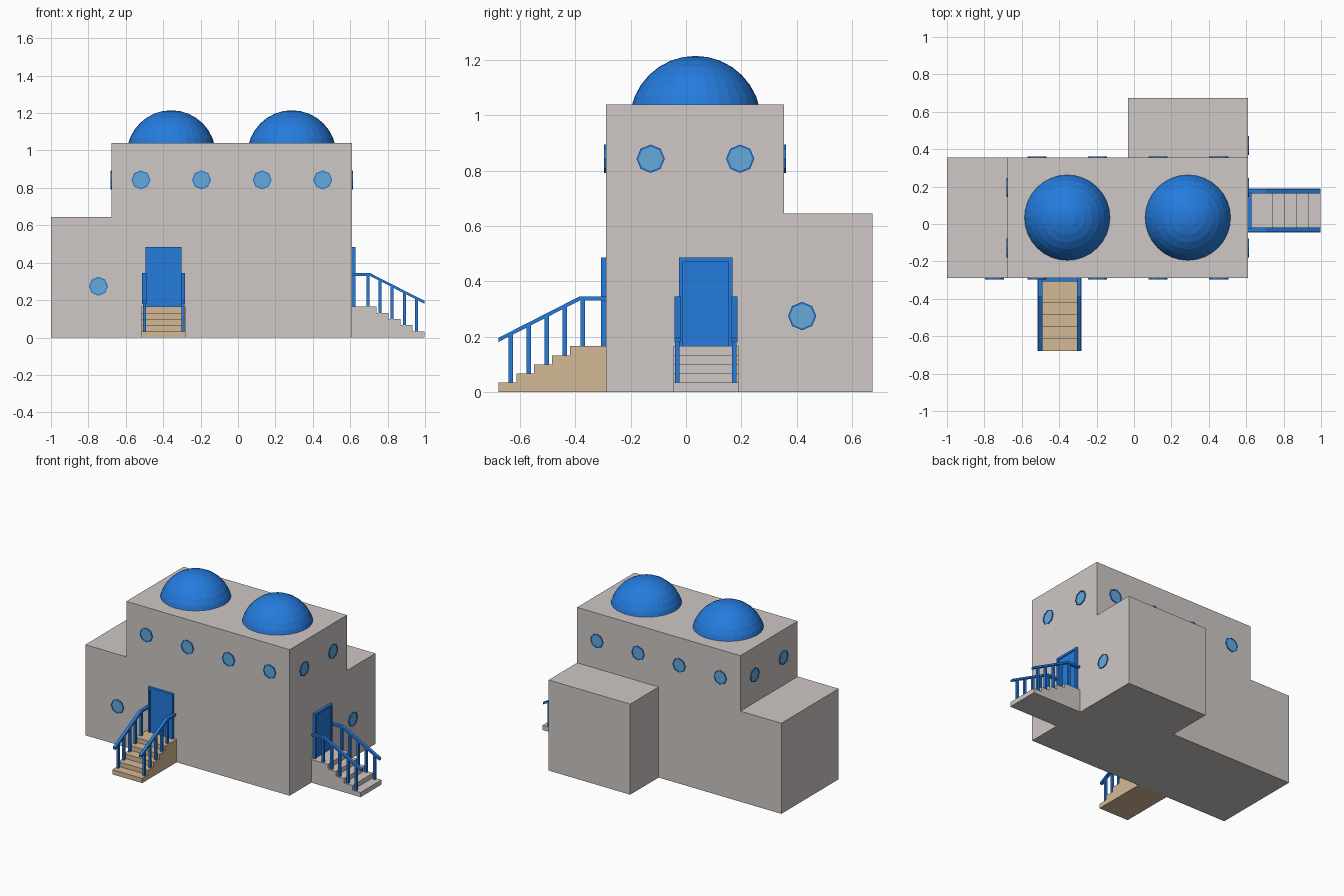
import bpy, bmesh
from math import pi, cos, sin
from mathutils import Matrix, Vector

cube = bpy.data.objects.get("Cube")
if cube:
    bpy.data.objects.remove(cube, do_unlink=True)


def material(name, rgb):
    m = bpy.data.materials.new(name)
    m.use_nodes = True
    m.diffuse_color = (*rgb, 1)
    m.node_tree.nodes["Principled BSDF"].inputs["Base Color"].default_value = (*rgb, 1)
    return m


WALL = material("warm grey plaster", (0.62, 0.58, 0.56))
SAND = material("sandstone", (0.66, 0.49, 0.31))
BLUE = material("bright blue", (0.018, 0.2, 0.73))
GLASS = material("pale blue glass", (0.13, 0.40, 0.71))


def finish(name, bm, mat, matrix=Matrix()):
    bmesh.ops.recalc_face_normals(bm, faces=bm.faces)
    mesh = bpy.data.meshes.new(name)
    bm.to_mesh(mesh)
    bm.free()
    mesh.materials.append(mat)
    ob = bpy.data.objects.new(name, mesh)
    ob.matrix_world = matrix
    bpy.context.collection.objects.link(ob)
    return ob


def extrude_xz(bm, profile, y0, y1):
    """Closed x/z profile extruded along y."""
    face = bm.faces.new([bm.verts.new((x, y0, z)) for x, z in profile])
    new = bmesh.ops.extrude_face_region(bm, geom=[face])["geom"]
    bmesh.ops.translate(bm, vec=(0, y1 - y0, 0),
                        verts=[v for v in new if isinstance(v, bmesh.types.BMVert)])


def box(bm, x0, x1, y0, y1, z0, z1):
    extrude_xz(bm, [(x0, z0), (x1, z0), (x1, z1), (x0, z1)], y0, y1)


# Placement of a wall-mounted part: local +x points out of the wall
def on_wall(x, y, z, angle):
    return Matrix.Translation((x, y, z)) @ Matrix.Rotation(angle, 4, "Z")


FRONT, RIGHT, BACK, LEFT = -pi / 2, 0, pi / 2, pi
X0, X1, Y0, Y1 = -0.677, 0.61, -0.29, 0.355
ROOF, LOW = 1.04, 0.645

# House body with the low side wing, then the low back wing
bm = bmesh.new()
extrude_xz(bm, [(-1, 0), (X1, 0), (X1, ROOF), (X0, ROOF), (X0, LOW), (-1, LOW)], Y0, Y1)
finish("house_body", bm, WALL)
bm = bmesh.new()
box(bm, -0.033, X1, Y1, 0.675, 0, LOW)
finish("back_wing", bm, WALL)

# Roof domes: sphere caps cut at roof level
for name, x in (("dome_right", -0.357), ("dome_left", 0.288)):
    bm = bmesh.new()
    bmesh.ops.create_uvsphere(bm, u_segments=32, v_segments=16, radius=0.238)
    bmesh.ops.translate(bm, vec=(x, 0.034, 0.977), verts=bm.verts)
    bmesh.ops.bisect_plane(bm, geom=bm.verts[:] + bm.edges[:] + bm.faces[:],
                           plane_co=(0, 0, ROOF - 0.005), plane_no=(0, 0, 1), clear_inner=True)
    finish(name, bm, BLUE)


# Octagonal porthole: glass disc inside a raised rim
def octagon(bm, x, r):
    return [bm.verts.new((x, r * cos(k * pi / 4), r * sin(k * pi / 4))) for k in range(8)]


def window(name, matrix):
    bm = bmesh.new()
    bm.faces.new(octagon(bm, 0.003, 0.046))
    glass = finish(name + "_glass", bm, GLASS, matrix)
    if glass.data.polygons[0].normal.x < 0:
        glass.data.flip_normals()
    bm = bmesh.new()
    loops = [octagon(bm, x, r) for x, r in
             ((-0.004, 0.051), (0.006, 0.051), (0.006, 0.044), (-0.004, 0.044))]
    for a, b in zip(loops, loops[1:] + loops[:1]):
        for k in range(8):
            n = (k + 1) % 8
            bm.faces.new((a[k], a[n], b[n], b[k]))
    finish(name + "_rim", bm, BLUE, matrix)


HIGH_Z, LOW_Z = 0.843, 0.274
for i in range(4):
    x = -0.519 + i * 0.324
    window(f"front_window_{i + 1}", on_wall(x, Y0, HIGH_Z, FRONT))
    window(f"back_window_{i + 1}", on_wall(x, Y1, HIGH_Z, BACK))
for i, y in enumerate((-0.128, 0.196)):
    window(f"left_side_window_{i + 1}", on_wall(X1, y, HIGH_Z, RIGHT))
    window(f"right_side_window_{i + 1}", on_wall(X0, y, HIGH_Z, LEFT))
window("front_wing_window", on_wall(-0.746, Y0, LOW_Z, FRONT))
window("back_wing_window", on_wall(X1, 0.42, LOW_Z, RIGHT))


# Entrance: steps, door with frame, and two railings
STEP, RISE, COUNT = 0.0645, 0.033, 5
LENGTH = 0.388


def rail_top(x):
    return 0.345 - max(0, x - 0.095) * 0.51


def entrance(name, matrix, step_mat):
    bm = bmesh.new()
    profile = [(0, 0), (LENGTH, 0)]
    for i in range(COUNT):
        x = LENGTH - i * STEP
        profile += [(x, (i + 1) * RISE), (x - STEP if i < COUNT - 1 else 0, (i + 1) * RISE)]
    extrude_xz(bm, profile, -0.118, 0.118)
    finish(name + "_steps", bm, step_mat, matrix)

    base, top, half, trim = COUNT * RISE, 0.485, 0.097, 0.015
    bm = bmesh.new()
    box(bm, 0, 0.011, -half + trim, half - trim, base, top - trim)
    finish(name + "_door", bm, BLUE, matrix)
    bm = bmesh.new()
    box(bm, 0, 0.018, -half, -half + trim, base, top)
    box(bm, 0, 0.018, half - trim, half, base, top)
    box(bm, 0, 0.018, -half + trim, half - trim, top - trim, top)
    finish(name + "_door_frame", bm, BLUE, matrix)

    for side, y in (("a", -0.103), ("b", 0.103)):
        bm = bmesh.new()
        line = [(x, rail_top(x)) for x in (0, 0.095, LENGTH)]
        extrude_xz(bm, line + [(x, z - 0.015) for x, z in reversed(line)], y - 0.011, y + 0.011)
        for i in range(COUNT):
            x = 0.344 - i * 0.065
            box(bm, x - 0.008, x + 0.008, y - 0.008, y + 0.008,
                (i + 1) * RISE, rail_top(x) - 0.008)
        finish(f"{name}_railing_{side}", bm, BLUE, matrix)


entrance("front", on_wall(-0.398, Y0, 0, FRONT), SAND)
entrance("side", on_wall(X1, 0.072, 0, RIGHT), WALL)
